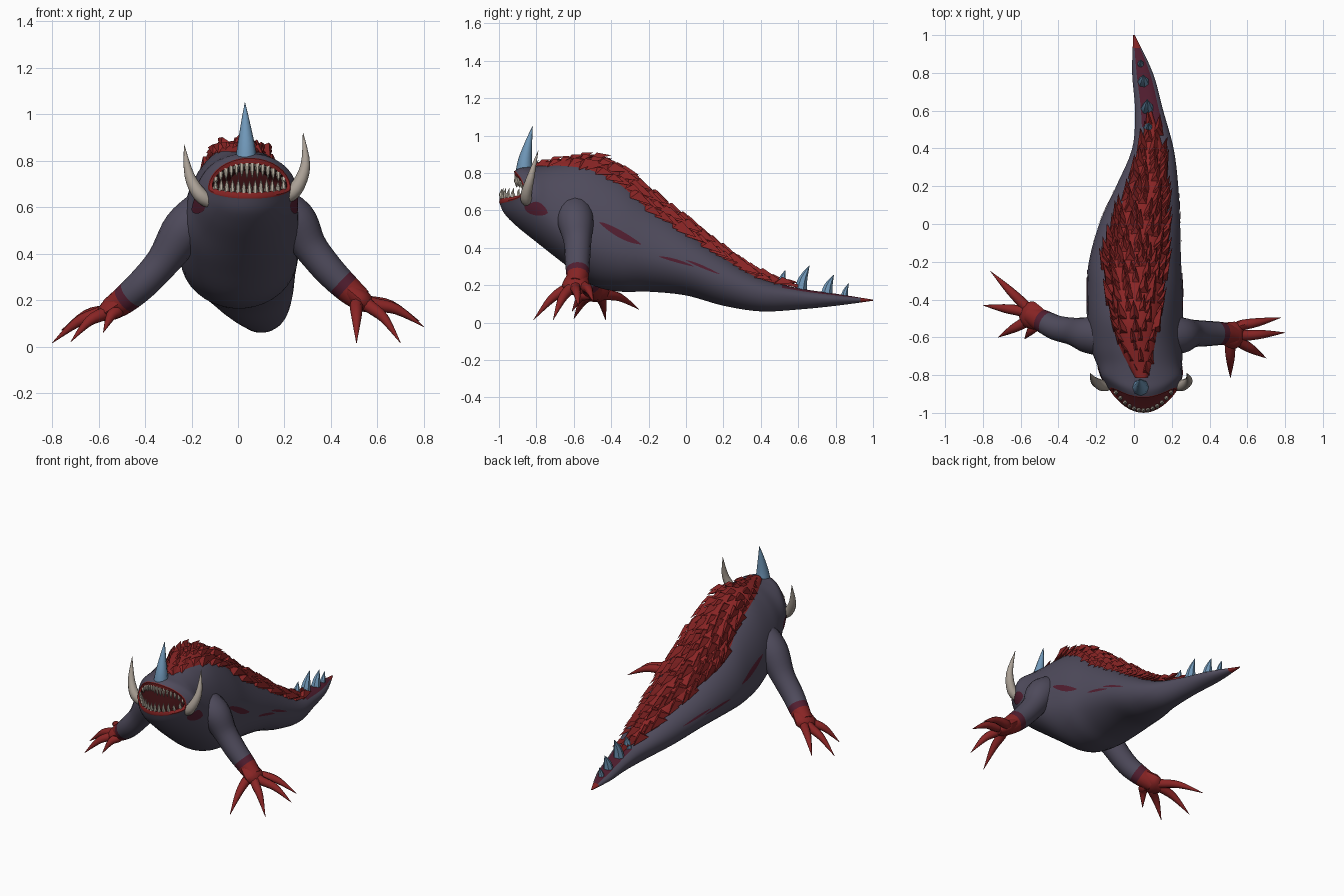
import bpy, bmesh, math, random
from mathutils import Vector

random.seed(4)
cube = bpy.data.objects.get("Cube")
if cube:
    bpy.data.objects.remove(cube)


def material(name, rgb):
    m = bpy.data.materials.new(name)
    m.use_nodes = True
    m.diffuse_color = (*rgb, 1)
    m.node_tree.nodes["Principled BSDF"].inputs["Base Color"].default_value = (*rgb, 1)
    return m


SKIN = material("slate skin", (.08, .072, .11))
RED = material("red", (.25, .018, .018))
MAROON = material("maroon", (.085, .013, .03))
DARK = material("mouth dark", (.035, .004, .005))
BLUE = material("horn blue", (.16, .31, .48))
IVORY = material("tusk ivory", (.4, .35, .3))
TOOTH = material("tooth", (.52, .46, .38))


def spline(rows, t):
    """Catmull-Rom interpolation through a list of rows."""
    i = min(int(t), len(rows) - 2)
    f = t - i
    a, b, c, d = (rows[max(0, min(len(rows) - 1, i + k))] for k in (-1, 0, 1, 2))
    return [q + f / 2 * (r - p + f * (2 * p - 5 * q + 4 * r - s + f * (3 * (q - r) + s - p)))
            for p, q, r, s in zip(a, b, c, d)]


def build(name, verts, faces, mats, index=None, closed=True, smooth=True):
    me = bpy.data.meshes.new(name)
    me.from_pydata(verts, [], faces)
    for m in mats:
        me.materials.append(m)
    if index:
        me.polygons.foreach_set("material_index", index)
    if closed:
        bm = bmesh.new()
        bm.from_mesh(me)
        bmesh.ops.recalc_face_normals(bm, faces=bm.faces)
        bm.to_mesh(me)
        bm.free()
    if smooth:
        me.shade_smooth()
        me.set_sharp_from_angle(angle=math.radians(45))
    ob = bpy.data.objects.new(name, me)
    bpy.context.collection.objects.link(ob)
    return ob


def loft(name, rings, mats, rule=None, closed=True, smooth=True):
    """Skin a list of rings; closed lofts wrap round and get end caps."""
    n = len(rings[0])
    verts = [v for r in rings for v in r]
    faces, index = [], []
    for i in range(len(rings) - 1):
        for k in range(n if closed else n - 1):
            j = (k + 1) % n
            faces.append((i * n + k, i * n + j, i * n + n + j, i * n + n + k))
            index.append(rule(i, k) if rule else 0)
    if closed:
        faces += [tuple(range(n)), tuple(range(len(verts) - n, len(verts)))]
        index += [rule(0, 0) if rule else 0, rule(len(rings) - 2, 0) if rule else 0]
    return build(name, verts, faces, mats, index, closed, smooth)


def tube(name, pts, radii, mats, n=10, steps=4, ref=(0, 1, 0), squash=1, rule=None):
    rows = [(*p, r) for p, r in zip(pts, radii)]
    count = (len(pts) - 1) * steps
    samples = [spline(rows, i / steps) for i in range(count + 1)]
    path = [Vector(s[:3]) for s in samples]
    rings = []
    for i, s in enumerate(samples):
        along = (path[min(i + 1, count)] - path[max(i - 1, 0)]).normalized()
        side = along.cross(Vector(ref)).normalized()
        other = along.cross(side)
        r = max(s[3], .001)
        rings.append([path[i] + r * (side * squash * math.cos(a) + other * math.sin(a))
                      for a in (math.tau * k / n for k in range(n))])
    return loft(name, rings, mats, rule)


# Body stations: top y, bottom y, side sweep, centre x, half width, bottom, widest z, top, mane angle
BODY = [
    (-.92, -1.0, .10, .05, .175, .645, .68, .81, 0),
    (-.88, -.97, .10, .045, .20, .58, .68, .83, 0),
    (-.82, -.90, .06, .04, .215, .51, .66, .835, .15),
    (-.74, -.80, .03, .03, .225, .43, .60, .845, .3),
    (-.64, -.66, 0, .015, .245, .32, .52, .86, .42),
    (-.5, -.5, 0, .005, .255, .20, .45, .865, .56),
    (-.35, -.35, 0, .005, .255, .165, .40, .80, .63),
    (-.2, -.2, 0, .005, .245, .165, .37, .68, .77),
    (0, 0, 0, .03, .215, .145, .31, .52, .71),
    (.2, .2, 0, .07, .165, .09, .23, .365, .65),
    (.4, .4, 0, .10, .11, .06, .16, .24, .52),
    (.6, .6, 0, .08, .075, .07, .14, .185, .2),
    (.8, .8, 0, .045, .055, .09, .125, .155, 0),
    (1, 1, 0, 0, .004, .117, .12, .123, 0)]
LAST = len(BODY) - 1


def surface(t, a):
    """Point on the body at station t and angle a from the spine."""
    yt, yb, sweep, cx, w, bot, mid, top, _ = spline(BODY, t)
    c, s = math.cos(a), math.sin(a)
    z = mid + c * (top - mid if c > 0 else mid - bot)
    return Vector((cx + w * s, yb + (yt - yb) * (z - bot) / (top - bot) + sweep * s * s, z))


def frame(t, a):
    p = surface(t, a)
    along = (surface(min(t + .05, LAST), a) - surface(max(t - .05, 0), a)).normalized()
    across = (surface(t, a + .04) - surface(t, a - .04)).normalized()
    return p, along, across, across.cross(along).normalized()


def lip(a, sx, sz, push):
    p = surface(0, a)
    return Vector((.05 + (p.x - .05) * sx, p.y + push, .72 + (p.z - .72) * sz))


# Body with lips and mouth cavity
N, ROWS = 36, 64
angles = [math.tau * (k + .5) / N for k in range(N)]
rings = [[lip(a, *c) for a in angles] for c in ((.5, .45, .13), (.88, .7, .05), (.92, .75, .004))]
rings += [[surface(LAST * i / ROWS, a) for a in angles] for i in range(ROWS + 1)]


def body_rule(i, k):
    t = LAST * (i - 2.5) / ROWS
    if i < 2:
        return 3
    if i < 4 or t > 12.6:
        return 1
    return 2 if t > 10.6 and math.cos(angles[k]) > .75 else 0


loft("body", rings, [SKIN, RED, MAROON, DARK], body_rule)

# Teeth in two rows
for row, count, length in (("upper", 14, -.062), ("lower", 13, .056)):
    for k in range(count):
        u = -.92 + 1.84 * k / (count - 1)
        a = math.asin(u) if row == "upper" else math.pi - math.asin(u)
        root = lip(a, .91, .77, .014)
        size = length * (1 - .35 * u * u) * random.uniform(.8, 1.1)
        tube(row + "_tooth", [root, root + Vector((0, -.006, size * .5)), root + Vector((0, 0, size))],
             (.012, .009, .001), [TOOTH], n=6, steps=1)


def patch(name, mat, t0, t1, centre, half, lift, rows=30, cols=9):
    """Thin sheet lying on the body."""
    rings = []
    for i in range(rows + 1):
        f = i / rows
        t = t0 + (t1 - t0) * f
        ring = []
        for k in range(cols):
            u = 1 - 2 * k / (cols - 1)
            p, _, _, n = frame(t, centre(f) + u * half(f, t))
            ring.append(p + n * (.003 + lift * (1 - u ** 4)))
        rings.append(ring)
    loft(name, rings, [mat], closed=False)


# Mane bed and its rows of pointed scales
patch("mane_bed", RED, 2.1, 11, lambda f: 0,
      lambda f, t: max(.02, spline(BODY, t)[8] * .93), .016, rows=50)
verts, faces = [], []
t = 2.3
while t < 10.8:
    row = spline(BODY, t)
    count = max(1, round(2 * row[8] * row[4] / .05))
    for k in range(count):
        u = (k + .5) / count * 2 - 1 + random.uniform(-.5, .5) / count
        p, along, across, up = frame(t + random.uniform(-.08, .08), u * row[8])
        big = random.uniform(.8, 1.15) * min(1, .45 + row[8])
        w, h = across * .034 * big, up * .046 * big
        b = len(verts)
        verts += [p - w, p + w, p + along * .035 + h,
                  p + along * .115 * big + across * u * .03 + h * .85]
        faces += [(b, b + 1, b + 2), (b, b + 2, b + 3), (b + 2, b + 1, b + 3), (b + 1, b, b + 3)]
    t += .052 / ((surface(t + .1, 0) - surface(t, 0)).length * 10)
build("mane_scales", verts, faces, [RED], smooth=False)

# Flank stripes and mouth-corner patches, mirrored
MARKS = [("flank_stripe", 5.25, 6.75, 1.33, 1.45, .05), ("flank_stripe", 7.3, 8.2, 1.58, 1.54, .035),
         ("flank_stripe", 8.0, 8.9, 1.46, 1.42, .04), ("cheek_patch", 1.3, 3.1, 2.05, 1.6, .22)]
for side in (-1, 1):
    for name, t0, t1, a0, a1, w in MARKS:
        patch(name, MAROON, t0, t1, lambda f: side * (a0 + (a1 - a0) * f),
              lambda f, t: .004 + w * math.sin(math.pi * f) ** .7, 0, rows=14, cols=5)

# Tusks and horn
tube("right_tusk", [(-.11, -.84, .62), (-.165, -.855, .655), (-.21, -.83, .74), (-.232, -.79, .87)],
     (.032, .031, .021, .001), [IVORY])
tube("left_tusk", [(.2, -.84, .64), (.25, -.855, .68), (.29, -.83, .78), (.28, -.79, .92)],
     (.032, .031, .021, .001), [IVORY])
tube("brow_horn", [(.035, -.865, .80), (.035, -.86, .87), (.032, -.84, .97), (.03, -.82, 1.05)],
     (.047, .037, .018, .001), [BLUE], n=8)

# Tail spikes
for x, y, r, lean, z0, z1 in ((.075, .51, .027, .02, .19, .28), (.07, .61, .036, .05, .16, .305),
                              (.05, .75, .033, .04, .14, .255), (.035, .845, .02, .025, .13, .21)):
    tube("tail_spike", [(x, y, z0), (x, y + lean * .3, (z0 + z1) / 2), (x, y + lean, z1)],
         (r, r * .7, .001), [BLUE], n=7, steps=3)

# Arms: shoulder to wrist, then palm and clawed fingers (knuckle, tip)
ARMS = {
    "right": ([(-.14, -.6, .58), (-.23, -.59, .50), (-.32, -.57, .37), (-.41, -.55, .27),
               (-.49, -.51, .2), (-.55, -.48, .16)],
              [((-.57, -.44, .15), (-.76, -.25, .07)), ((-.60, -.46, .14), (-.80, -.43, .015)),
               ((-.58, -.52, .14), (-.72, -.6, .02)), ((-.52, -.53, .15), (-.58, -.61, .06))]),
    "left": ([(.14, -.6, .6), (.24, -.59, .54), (.31, -.58, .43), (.39, -.58, .33),
              (.47, -.58, .25), (.53, -.59, .2)],
             [((.51, -.64, .18), (.51, -.815, .015)), ((.57, -.63, .17), (.70, -.71, .015)),
              ((.59, -.59, .18), (.80, -.575, .085)), ((.56, -.54, .19), (.78, -.495, .11))])}
for side, (path, fingers) in ARMS.items():
    tube(side + "_arm", path, (.10, .098, .074, .067, .06, .05), [SKIN, MAROON, RED], n=16, steps=5,
         rule=lambda i, k: 2 if i > 19 else 1 if i > 17 else 0)
    wrist, end = Vector(path[-2]), Vector(path[-1])
    way = end - wrist
    tube(side + "_palm", [wrist - way * .2, wrist + way * .6, end + way * .2, end + way * .8],
         (.052, .068, .07, .03), [RED], n=12, squash=.62)
    for root, tip in fingers:
        root, tip = Vector(root), Vector(tip)
        start = end.lerp(root, .3)
        bend = root.lerp(tip, .45) + Vector((0, 0, .022))
        tube(side + "_finger", [start, root, bend, tip], (.03, .029, .022, .001), [RED],
             n=8, ref=(0, 0, 1))
